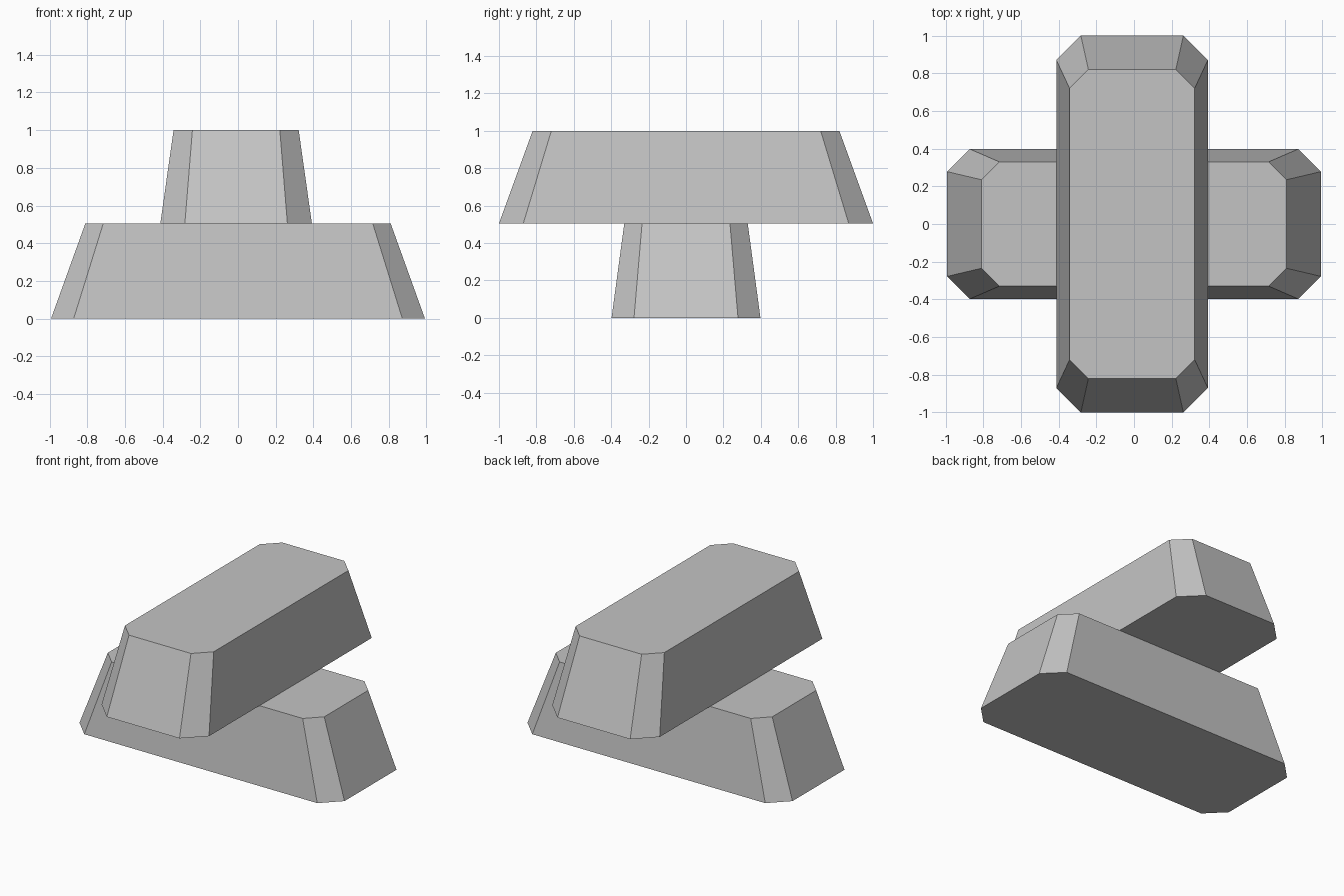
import bpy
import bmesh

if "Cube" in bpy.data.objects:
    bpy.data.objects.remove(bpy.data.objects["Cube"])

metal = bpy.data.materials.new("grey_metal")
metal.diffuse_color = (0.55, 0.55, 0.55, 1.0)
metal.use_nodes = True
metal.node_tree.nodes["Principled BSDF"].inputs["Base Color"].default_value = metal.diffuse_color


def octagon(bm, x, y, cut, z, cx):
    """Ring of vertices: a rectangle with its corners cut off."""
    pts = [(x, y - cut), (x - cut, y), (cut - x, y), (-x, y - cut),
           (-x, cut - y), (cut - x, -y), (x - cut, -y), (x, cut - y)]
    return [bm.verts.new((px + cx, py, z)) for px, py in pts]


def ingot(name, bottom, top, z0, z1, cx=0.0):
    """Tapered bar; bottom and top are (half x, half y, corner cut)."""
    bm = bmesh.new()
    low = octagon(bm, *bottom, z0, cx)
    high = octagon(bm, *top, z1, cx)
    bm.faces.new(low[::-1])
    bm.faces.new(high)
    for i in range(8):
        j = (i + 1) % 8
        bm.faces.new((low[i], low[j], high[j], high[i]))
    mesh = bpy.data.meshes.new(name)
    bm.to_mesh(mesh)
    bm.free()
    mesh.materials.append(metal)
    obj = bpy.data.objects.new(name, mesh)
    bpy.context.collection.objects.link(obj)
    return obj


# Lower bar lies along x, upper bar crosses it along y
ingot("lower_ingot", (0.992, 0.398, 0.12), (0.81, 0.33, 0.095), 0.0, 0.505)
ingot("upper_ingot", (0.402, 1.0, 0.13), (0.332, 0.82, 0.1), 0.505, 1.0, -0.01)
